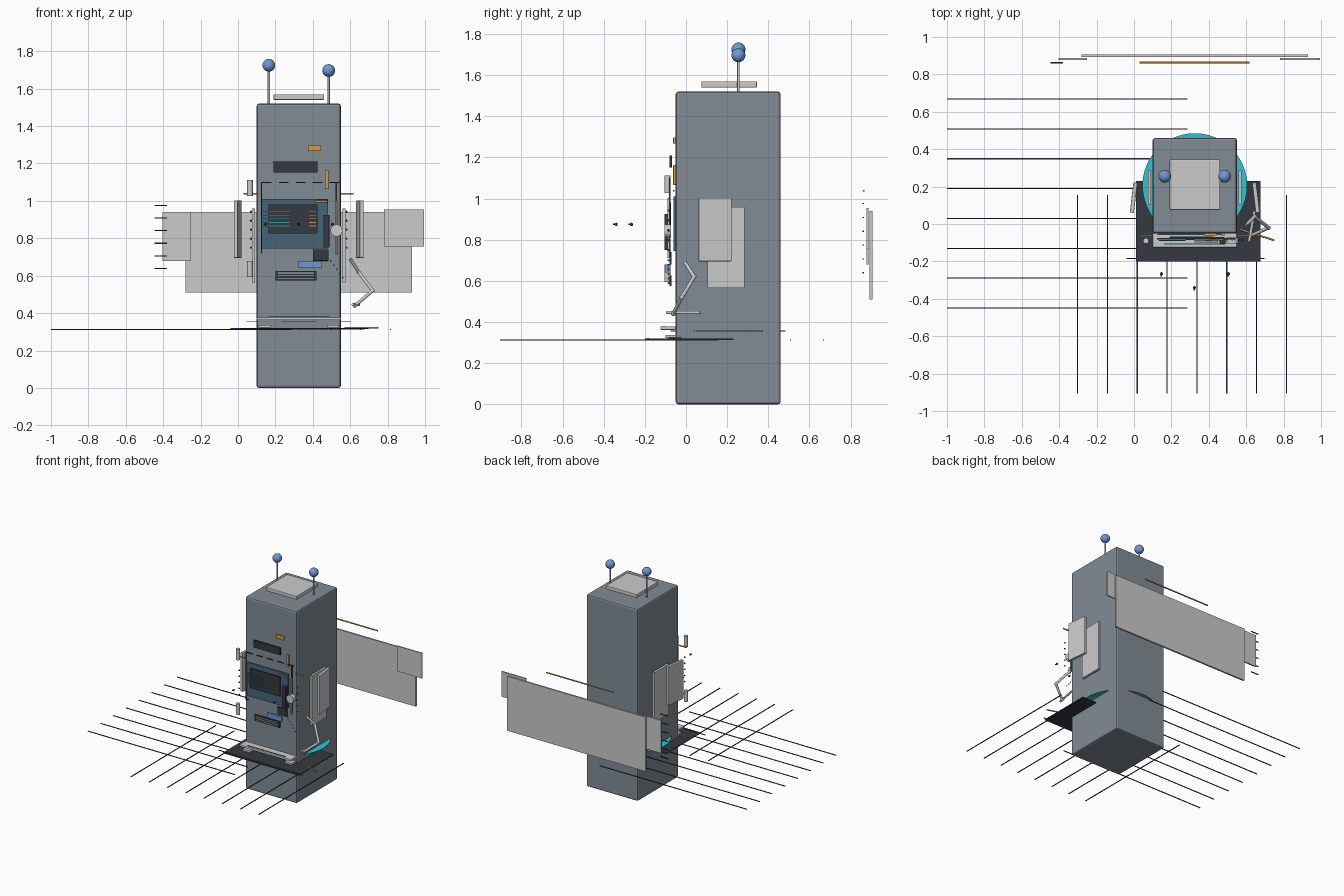
import bpy, math
from mathutils import Vector

CX = 0.325  # cabinet centre line


def mat(name, rgb):
    m = bpy.data.materials.new(name)
    m.diffuse_color = (*rgb, 1)
    return m


STEEL = mat("steel_blue_grey", (0.22, 0.26, 0.30))
DARK = mat("dark", (0.035, 0.04, 0.05))
BLUE = mat("blue", (0.15, 0.32, 0.65))
NAVY = mat("navy_line", (0.03, 0.05, 0.10))
GLASS = mat("screen_blue", (0.06, 0.13, 0.19))
CYAN = mat("cyan", (0.03, 0.55, 0.62))
TEAL = mat("teal", (0.03, 0.30, 0.33))
ORANGE = mat("orange", (0.65, 0.33, 0.08))


def finish(ob, name, m):
    ob.name = name
    if m:
        ob.data.materials.append(m)
    return ob


def box(name, x, y, z, m=None, bevel=0.0, rot=0.0):
    """Box from (min, max) ranges, optionally turned about z."""
    bpy.ops.mesh.primitive_cube_add(size=1, location=[sum(r) / 2 for r in (x, y, z)])
    ob = bpy.context.object
    ob.scale = [r[1] - r[0] for r in (x, y, z)]
    bpy.ops.object.transform_apply(location=False, rotation=False, scale=True)
    ob.rotation_euler.z = rot
    if bevel:
        b = ob.modifiers.new("bevel", 'BEVEL')
        b.width, b.segments = bevel, 2
    return finish(ob, name, m)


def rod(name, a, b, r, m=None, sides=16):
    a, b = Vector(a), Vector(b)
    bpy.ops.mesh.primitive_cylinder_add(vertices=sides, radius=r, depth=(b - a).length, location=(a + b) / 2)
    ob = bpy.context.object
    ob.rotation_euler = (b - a).to_track_quat('Z', 'Y').to_euler()
    bpy.ops.object.shade_smooth_by_angle()
    return finish(ob, name, m)


def ball(name, p, r, m=None, seg=24):
    bpy.ops.mesh.primitive_uv_sphere_add(segments=seg, ring_count=seg // 2, radius=r, location=p)
    bpy.ops.object.shade_smooth()
    return finish(bpy.context.object, name, m)


# Tall cabinet with roof plate
box("cabinet", (0.10, 0.55), (-0.05, 0.46), (0, 1.52), STEEL, 0.012)
box("roof_plate", (0.19, 0.46), (0.075, 0.345), (1.54, 1.57), None, 0.005)

# Two antennas
for x, z in ((0.165, 1.725), (0.485, 1.697)):
    rod("antenna_rod", (x, 0.255, 1.51), (x, 0.255, z), 0.006)
    ball("antenna_ball", (x, 0.255, z), 0.034, BLUE)

# Rear wall panels, trim ticks and pipe
box("rear_wall", (-0.28, 0.93), (0.893, 0.907), (0.51, 0.94))
box("rear_panel_left", (-0.405, -0.25), (0.878, 0.888), (0.68, 0.94))
box("rear_panel_right", (0.78, 0.995), (0.878, 0.888), (0.755, 0.955))
for i in range(6):
    z = 0.976 - i * 0.0674
    box("rear_tick", (-0.447, -0.38), (0.859, 0.865), (z - 0.003, z + 0.003), DARK)
rod("rear_pipe", (0.03, 0.864, 1.038), (0.618, 0.864, 1.038), 0.005, ORANGE)

# Floor grid lines
for i in range(8):
    y, x = 0.668 - i * 0.1596, -0.302 + i * 0.1596
    box("floor_line_x", (-1.0, 0.287), (y - 0.003, y + 0.003), (0.311, 0.316), NAVY)
    box("floor_line_y", (x - 0.003, x + 0.003), (-0.905, 0.155), (0.311, 0.316), NAVY)

# Floor mat, trim and glowing disc
box("floor_mat", (0.01, 0.675), (-0.2, 0.23), (0.313, 0.319), DARK)
box("mat_trim", (-0.04, 0.697), (-0.187, -0.182), (0.316, 0.321), DARK)
rod("glow_disc", (CX, 0.205, 0.354), (CX, 0.205, 0.358), 0.28, CYAN, 64)

# Front shelf and feet
box("shelf", (0.10, 0.55), (-0.125, -0.05), (0.362, 0.378), None, 0.003)
box("shelf_lip", (0.16, 0.49), (-0.11, -0.105), (0.378, 0.381), DARK)
for s in (-1, 1):
    c = CX + s * 0.183
    box("shelf_foot", (c - 0.032, c + 0.032), (-0.1, -0.035), (0.322, 0.336))

# Mirrored side panels and rivets
for s in (-1, 1):
    x = CX + s * 0.242
    box("side_panel_inner", (x - 0.009, x + 0.009), (0.105, 0.285), (0.565, 0.96))
    x = CX + s * 0.327
    box("side_panel_outer", (x - 0.011, x + 0.011), (0.06, 0.222), (0.695, 1.003), None, 0.004, s * 0.12)
    x = CX + s * 0.255
    for i in range(5):
        ball("side_rivet", (x, -0.085, 0.75 + i * 0.048), 0.006, DARK, 10)
    x = CX + s * 0.2
    box("frame_upright", (x - 0.003, x + 0.003), (-0.082, -0.076), (0.72, 1.10), DARK)

# Dashed header of the frame
for i in range(5):
    x = 0.128 + i * 0.0905
    box("frame_dash", (x, x + 0.052), (-0.082, -0.076), (1.095, 1.10), DARK)

# Screen with its indicator lines
box("screen_back", (0.125, 0.48), (-0.06, -0.051), (0.745, 1.01), GLASS)
box("screen", (0.163, 0.425), (-0.082, -0.074), (0.826, 0.98), DARK)
for i in range(5):
    z = 0.866 + i * 0.019
    box("screen_line_left", (0.135, 0.275), (-0.09, -0.086), (z - 0.002, z + 0.002), TEAL)
    box("screen_line_right", (0.38, 0.418), (-0.09, -0.086), (z - 0.002, z + 0.002), ORANGE)

# Front control blocks: x, z, y, material
blocks = (
    ("upper_lamp", (0.375, 0.444), (1.267, 1.297), (-0.062, -0.048), ORANGE),
    ("upper_vent", (0.19, 0.425), (1.152, 1.21), (-0.08, -0.068), DARK),
    ("amber_strip", (0.465, 0.484), (1.067, 1.163), (-0.062, -0.048), ORANGE),
    ("amber_dash", (0.415, 0.478), (0.991, 1.004), (-0.088, -0.08), ORANGE),
    ("grip_bar", (0.457, 0.488), (0.75, 0.925), (-0.105, -0.075), DARK),
    ("small_slot", (0.40, 0.484), (0.68, 0.74), (-0.08, -0.07), DARK),
    ("blue_key", (0.323, 0.45), (0.64, 0.68), (-0.1, -0.085), BLUE),
    ("lower_vent", (0.20, 0.42), (0.575, 0.625), (-0.08, -0.07), DARK),
)
for name, x, z, y, m in blocks:
    box(name, x, y, z, m, 0.002)
for i in range(3):
    z = 0.586 + i * 0.014
    box("vent_slat", (0.215, 0.405), (-0.085, -0.08), (z - 0.002, z + 0.002))

# Knob, its stem and the left posts
rod("knob_stem", (0.527, -0.085, 0.71), (0.527, -0.085, 1.0), 0.005)
rod("knob", (0.527, -0.105, 0.842), (0.527, -0.072, 0.842), 0.032, None, 24)
for z in (0.637, 1.07):
    rod("left_post", (0.064, -0.09, z - 0.043), (0.064, -0.09, z + 0.043), 0.015)
rod("left_pin", (0.035, -0.06, 1.038), (0.10, -0.06, 1.038), 0.005, ORANGE)
rod("right_pin", (0.55, -0.06, 1.038), (0.617, -0.06, 1.038), 0.005, ORANGE)

# Diagonal row of beads
for i in range(6):
    t = i / 5
    ball("bead", (0.48 + 0.08 * t, -0.085, 0.70 - 0.11 * t), 0.005, BLUE, 10)

# Jointed arm with a cross grip
arm = [(0.60, -0.005, 0.69), (0.645, 0.04, 0.62), (0.72, -0.02, 0.52), (0.625, -0.062, 0.44)]
for a, b in zip(arm, arm[1:]):
    rod("arm_segment", a, b, 0.009)
    ball("arm_joint", b, 0.011, None, 16)
rod("arm_grip", (0.615, -0.095, 0.446), (0.645, 0.07, 0.446), 0.008)
rod("floor_cable", (0.57, -0.03, 0.322), (0.75, -0.087, 0.322), 0.005, ORANGE)

# Small floating pins in front
for x, y in ((0.147, -0.265), (0.323, -0.34), (0.505, -0.265)):
    ball("float_bead", (x, y, 0.875), 0.008, DARK, 12)
    rod("float_pin", (x, y, 0.875), (x, y - 0.015, 0.875), 0.004, DARK, 8)
